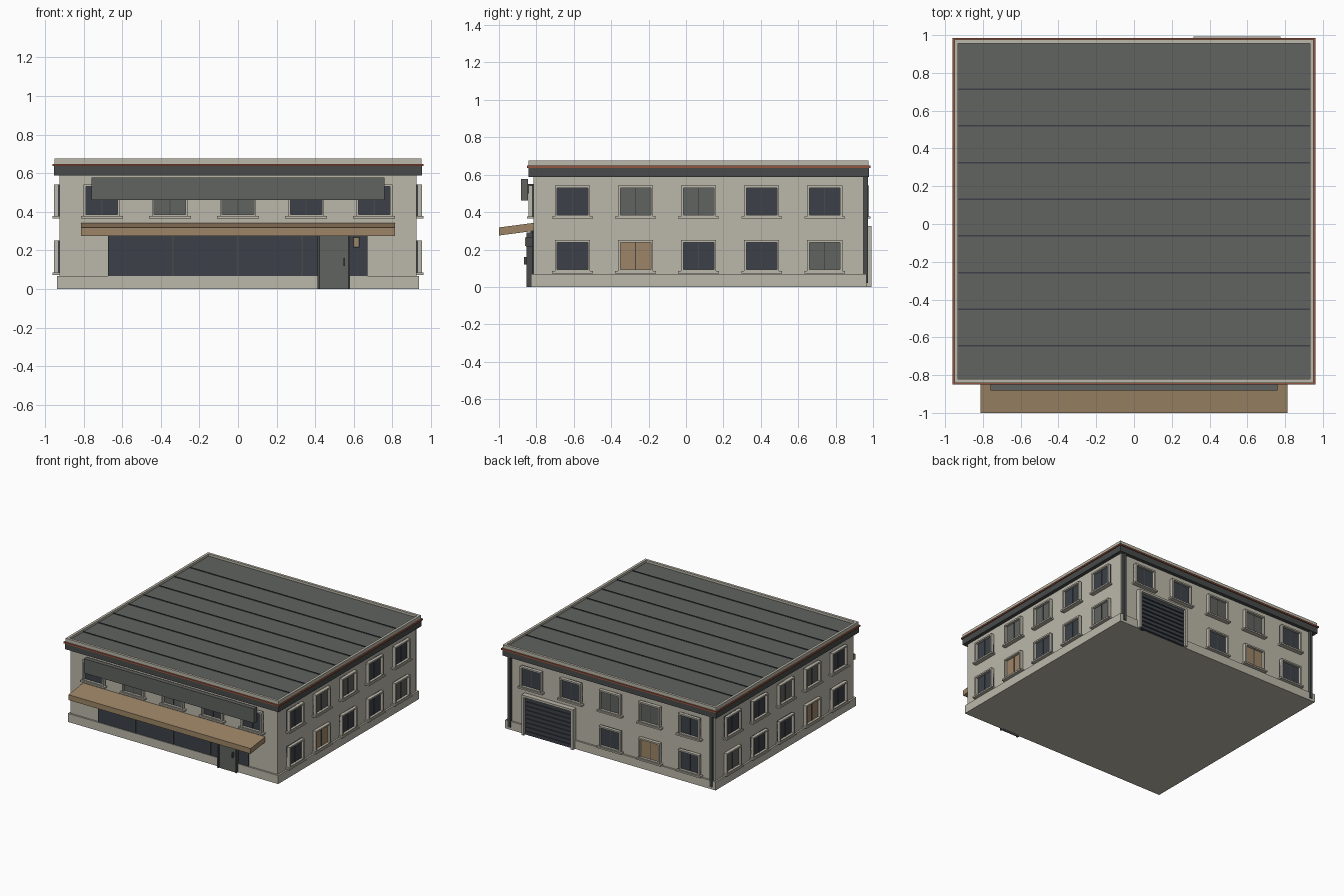
import bpy, bmesh
from mathutils import Vector

if "Cube" in bpy.data.objects:
    bpy.data.objects.remove(bpy.data.objects["Cube"])

CY = 0.0675            # building centre in y
HX, HY = 0.925, 0.8825  # wall half sizes


def mat(name, r, g, b):
    m = bpy.data.materials.new(name)
    m.diffuse_color = (r, g, b, 1)
    m.use_nodes = True
    m.node_tree.nodes["Principled BSDF"].inputs["Base Color"].default_value = m.diffuse_color
    return m


CREAM = mat("cream_plaster", 0.50, 0.475, 0.40)
GREY = mat("roof_grey", 0.118, 0.125, 0.115)
DARK = mat("charcoal", 0.065, 0.07, 0.068)
NAVY = mat("dark_glass", 0.045, 0.052, 0.066)
TAN = mat("tan", 0.34, 0.235, 0.135)
RED = mat("brick_red", 0.30, 0.09, 0.05)

parts = {}  # part name -> (bmesh, material)


def box(name, material, lo, hi):
    """Add an axis-aligned box to the named part."""
    bm = parts.setdefault(name, (bmesh.new(), material))[0]
    lo, hi = Vector(lo), Vector(hi)
    a = Vector([min(p, q) for p, q in zip(lo, hi)])
    b = Vector([max(p, q) for p, q in zip(lo, hi)])
    for v in bmesh.ops.create_cube(bm, size=1)["verts"]:
        v.co = Vector([a[i] + (v.co[i] + 0.5) * (b[i] - a[i]) for i in range(3)])


def slab(name, material, out, z0, z1):
    """Full-footprint block, overhanging the walls by out."""
    box(name, material, (-HX - out, CY - HY - out, z0), (HX + out, CY + HY + out, z1))


def on_wall(side, u, d, z):
    """Point at u along a wall, d outward from it."""
    return {"front": (u, CY - HY - d, z), "back": (u, CY + HY + d, z),
            "right": (HX + d, CY + u, z), "left": (-HX - d, CY + u, z)}[side]


def wbox(name, material, side, u0, u1, d0, d1, z0, z1):
    box(name, material, on_wall(side, u0, d0, z0), on_wall(side, u1, d1, z1))


def window(side, u, z, glass):
    w, h, t = 0.094, 0.165, 0.012
    wbox(glass.name + "_window_panes", glass, side, u - w, u + w, -0.01, 0.008, z, z + h)
    for s in (-1, 1):
        wbox("window_frames", CREAM, side, u + s * w, u + s * (w - t), -0.01, 0.028, z, z + h)
    wbox("window_frames", CREAM, side, u - w + t, u + w - t, -0.01, 0.028, z + h - t, z + h)
    wbox("window_frames", CREAM, side, u - w + t, u + w - t, -0.01, 0.028, z, z + 0.008)
    wbox("window_mullions", DARK, side, u - 0.003, u + 0.003, 0, 0.012, z, z + h - t)
    wbox("window_sills", CREAM, side, u - 0.109, u + 0.109, -0.01, 0.036, z - 0.012, z)


# Walls, plinth, cornice and parapet
slab("walls", CREAM, 0, 0, 0.60)
slab("plinth", CREAM, 0.014, 0, 0.068)
slab("cornice_band", DARK, 0.028, 0.588, 0.636)
slab("red_trim", RED, 0.036, 0.636, 0.648)
slab("roof_deck", GREY, 0.012, 0.64, 0.658)
PX, PY, PT = HX + 0.026, HY + 0.026, 0.02
for s in (-1, 1):
    box("parapet", CREAM, (s * PX, CY - PY, 0.645), (s * (PX - PT), CY + PY, 0.676))
    box("parapet", CREAM, (-PX + PT, CY + s * PY, 0.645), (PX - PT, CY + s * (PY - PT), 0.676))

# Roof seams
for i in range(8):
    y = -0.645 + 0.194 * i
    box("roof_seams", NAVY, (-PX + PT, y - 0.004, 0.655), (PX - PT, y + 0.004, 0.663))

# Windows: two rows of five per wall
upper = (NAVY, GREY, GREY, NAVY, NAVY)
lower = (NAVY, TAN, NAVY, NAVY, GREY)
for side in ("front", "back", "left", "right"):
    step = 0.353 if side in ("front", "back") else 0.337
    for i in range(5):
        u = (i - 2) * step
        window(side, u, 0.377, upper[i])
        if side in ("left", "right") or (side == "back" and i < 3):
            window(side, u, 0.085, lower[i])

# Shop front with mullions
wbox("shop_glass", NAVY, "front", -0.675, 0.67, -0.01, 0.009, 0.068, 0.32)
for u in (-0.338, 0.0, 0.333):
    wbox("shop_mullions", DARK, "front", u - 0.004, u + 0.004, 0, 0.016, 0.068, 0.31)

# Entrance door with frame, handle and lamp
wbox("entrance_door", GREY, "front", 0.425, 0.572, 0, 0.03, 0, 0.29)
for u in (0.418, 0.575):
    wbox("entrance_frame", DARK, "front", u - 0.006, u + 0.006, 0, 0.038, 0, 0.29)
wbox("door_handle", DARK, "front", 0.547, 0.554, 0.03, 0.052, 0.12, 0.16)
wbox("wall_lamp", DARK, "front", 0.596, 0.630, 0, 0.04, 0.215, 0.268)
wbox("lamp_face", TAN, "front", 0.601, 0.625, 0.04, 0.046, 0.22, 0.263)

# Sloping canopy
wbox("canopy", TAN, "front", -0.813, 0.813, -0.005, 0.185, 0.30, 0.343)
for v in parts["canopy"][0].verts:
    if v.co.y < -0.9:
        v.co.z -= 0.025

# Blank sign board and its brackets
wbox("sign_board", GREY, "front", -0.76, 0.76, 0.03, 0.066, 0.462, 0.578)
for u in (-0.53, -0.177, 0.177, 0.53):
    wbox("sign_brackets", DARK, "front", u - 0.012, u + 0.012, 0, 0.032, 0.50, 0.55)

# Roller door at the back, with slats and frame
G0, G1 = 0.325, 0.765
wbox("roller_door", NAVY, "back", G0, G1, 0, 0.018, 0, 0.31)
for i in range(9):
    z = 0.006 + i * 0.034
    wbox("roller_slats", NAVY, "back", G0, G1, 0.015, 0.026, z, z + 0.026)
for u in (G0, G1):
    wbox("roller_frame", CREAM, "back", u - 0.01, u + 0.01, 0, 0.042, 0, 0.325)
wbox("roller_frame", CREAM, "back", G0, G1, 0, 0.042, 0.308, 0.325)

# Downpipes at the back corners
for u in (-0.9, 0.9):
    wbox("downpipes", DARK, "back", u - 0.011, u + 0.011, 0, 0.022, 0.02, 0.59)

# Turn every part into an object
for name, (bm, material) in parts.items():
    me = bpy.data.meshes.new(name)
    bm.to_mesh(me)
    bm.free()
    me.materials.append(material)
    bpy.context.collection.objects.link(bpy.data.objects.new(name, me))
